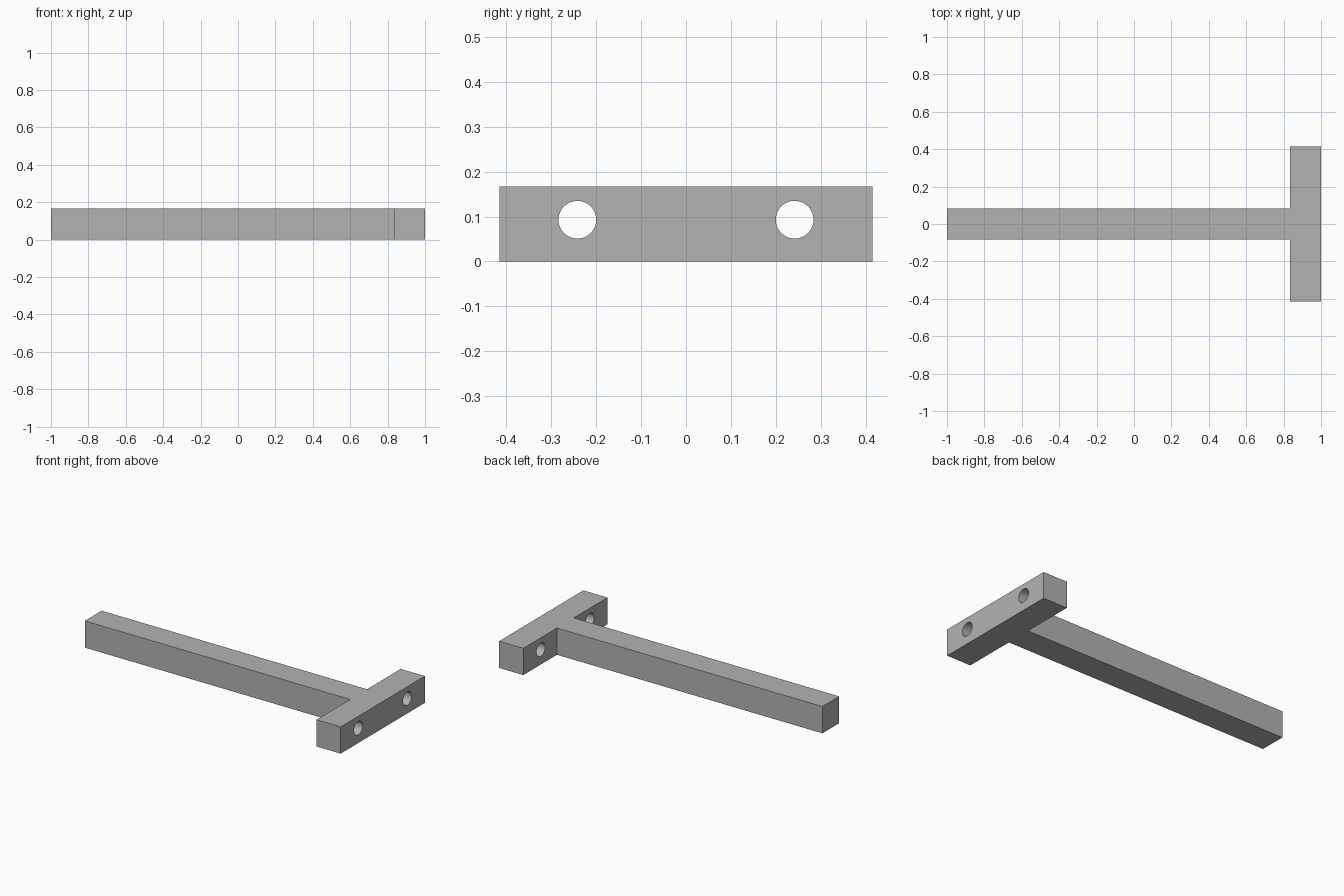
import bpy
import bmesh
import math

cube = bpy.data.objects.get("Cube")
if cube:
    bpy.data.objects.remove(cube, do_unlink=True)

HEIGHT = 0.167
HALF_BEAM = 0.083
HALF_BAR = 0.415
BAR_BACK = 0.833
HOLE_Y, HOLE_Z, HOLE_RADIUS = 0.242, 0.093, 0.042

grey = bpy.data.materials.new("plain grey")
grey.use_nodes = True
colour = (0.45, 0.45, 0.45, 1)
grey.diffuse_color = colour
grey.node_tree.nodes["Principled BSDF"].inputs["Base Color"].default_value = colour

# T-shaped body: long beam and crossbar in one extruded outline
half = [(-1, HALF_BEAM), (BAR_BACK, HALF_BEAM), (BAR_BACK, HALF_BAR), (1, HALF_BAR)]
outline = half + [(x, -y) for x, y in reversed(half)]
bm = bmesh.new()
base = bm.faces.new([bm.verts.new((x, y, 0)) for x, y in outline])
top = bmesh.ops.extrude_face_region(bm, geom=[base])["geom"]
bmesh.ops.translate(bm, vec=(0, 0, HEIGHT),
                    verts=[v for v in top if isinstance(v, bmesh.types.BMVert)])
bmesh.ops.recalc_face_normals(bm, faces=bm.faces)
mesh = bpy.data.meshes.new("t_bar")
bm.to_mesh(mesh)
bm.free()
mesh.materials.append(grey)
body = bpy.data.objects.new("t_bar", mesh)
bpy.context.collection.objects.link(body)

# Two round holes through the crossbar
for side in (-1, 1):
    bpy.ops.mesh.primitive_cylinder_add(
        vertices=48, radius=HOLE_RADIUS, depth=0.4,
        location=(0.917, side * HOLE_Y, HOLE_Z), rotation=(0, math.pi / 2, 0))
    cutter = bpy.context.object
    cutter.name = "hole_cutter"
    cutter.hide_render = True
    cutter.data.materials.append(grey)
    bpy.ops.object.select_all(action="DESELECT")
    body.select_set(True)
    bpy.context.view_layer.objects.active = body
    cut = body.modifiers.new("hole", "BOOLEAN")
    cut.operation = "DIFFERENCE"
    cut.solver = "EXACT"
    cut.object = cutter
    bpy.ops.object.modifier_apply(modifier=cut.name)
    bpy.data.objects.remove(cutter, do_unlink=True)

bpy.ops.object.shade_smooth_by_angle(angle=math.radians(30))
